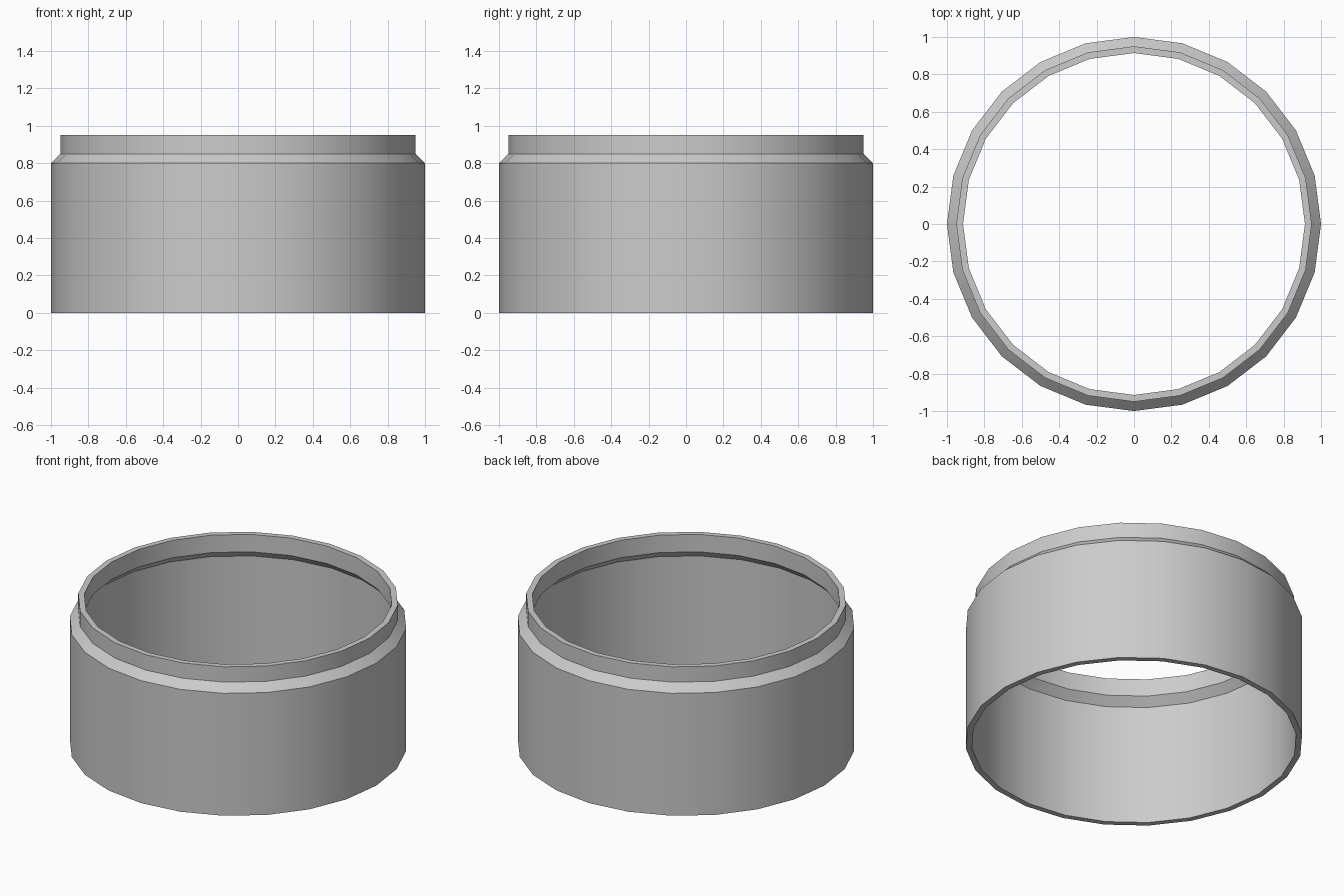
import bpy, bmesh, math

if "Cube" in bpy.data.objects:
    bpy.data.objects.remove(bpy.data.objects["Cube"])

SIDES = 24
# Closed wall cross-section (radius, height): outer wall, chamfer, neck, rim, inner wall
PROFILE = [(1.0, 0.0), (1.0, 0.8), (0.95, 0.85), (0.95, 0.95),
           (0.914, 0.95), (0.914, 0.836), (0.964, 0.786), (0.964, 0.0)]

# Revolve the cross-section around z
bm = bmesh.new()
rings = []
for i in range(SIDES):
    a = 2 * math.pi * i / SIDES
    rings.append([bm.verts.new((r * math.cos(a), r * math.sin(a), z)) for r, z in PROFILE])
n = len(PROFILE)
for i in range(SIDES):
    p, q = rings[i], rings[(i + 1) % SIDES]
    for j in range(n):
        k = (j + 1) % n
        bm.faces.new((p[j], q[j], q[k], p[k]))
bmesh.ops.recalc_face_normals(bm, faces=bm.faces)

mesh = bpy.data.meshes.new("stepped_ring")
bm.to_mesh(mesh)
bm.free()
ring = bpy.data.objects.new("stepped_ring", mesh)
bpy.context.collection.objects.link(ring)

# Smooth round walls, sharp profile corners
bpy.context.view_layer.objects.active = ring
ring.select_set(True)
bpy.ops.object.shade_smooth_by_angle(angle=math.radians(30))
